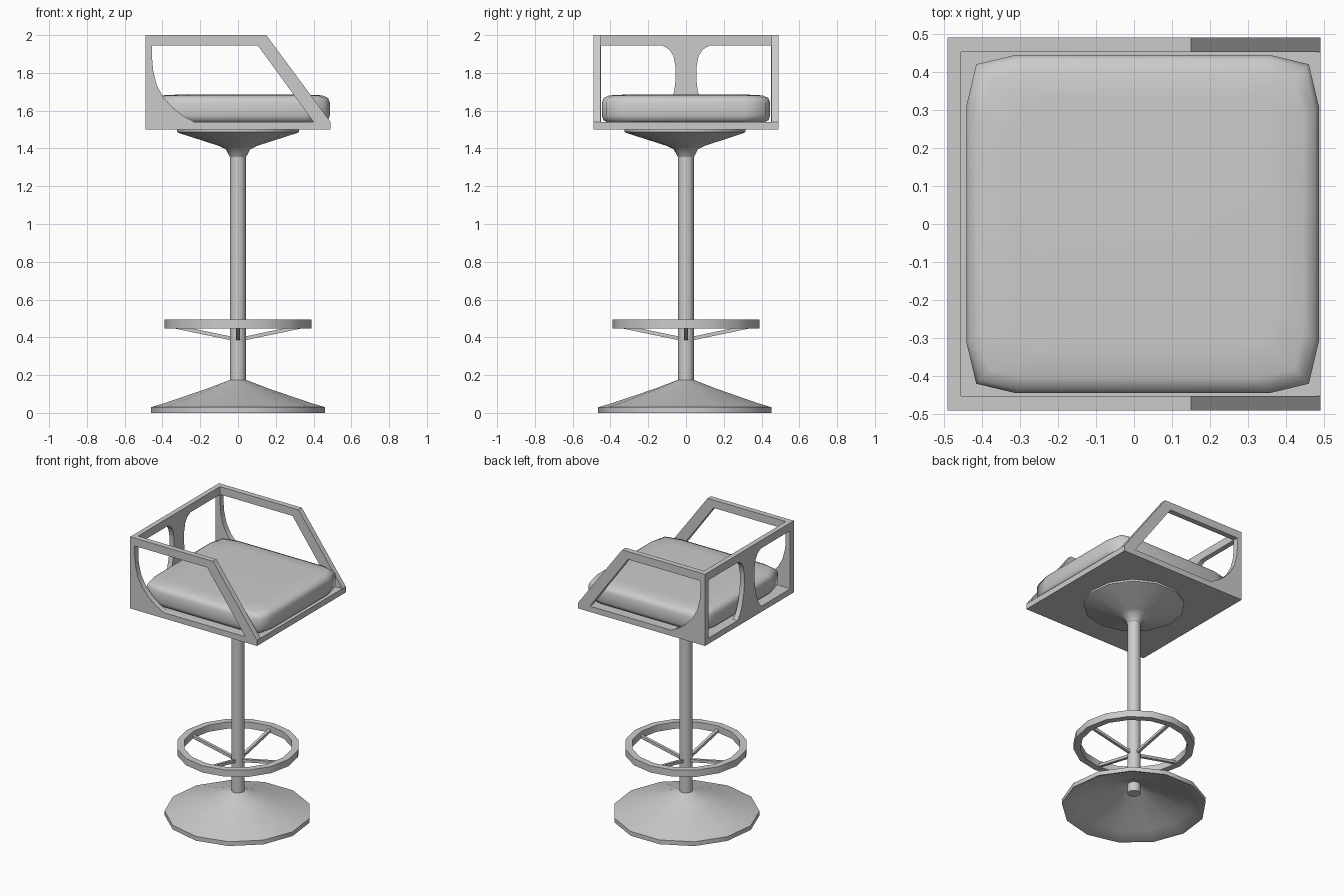
import bpy, bmesh, math
from mathutils import Matrix, Vector

if "Cube" in bpy.data.objects:
    bpy.data.objects.remove(bpy.data.objects["Cube"])


def finish(obj, angle=35):
    bpy.ops.object.select_all(action='DESELECT')
    obj.select_set(True)
    bpy.context.view_layer.objects.active = obj
    bpy.ops.object.shade_smooth_by_angle(angle=math.radians(angle))
    return obj


def rings_mesh(name, rings, cap_start=False, cap_end=False, closed=False, angle=35):
    """Skin a stack of equal-length vertex rings."""
    bm = bmesh.new()
    vs = [[bm.verts.new(p) for p in r] for r in rings]
    pairs = list(zip(vs, vs[1:])) + ([(vs[-1], vs[0])] if closed else [])
    for a, b in pairs:
        for i in range(len(a)):
            j = (i + 1) % len(a)
            bm.faces.new((a[i], a[j], b[j], b[i]))
    if cap_start:
        bm.faces.new(vs[0][::-1])
    if cap_end:
        bm.faces.new(vs[-1])
    bmesh.ops.recalc_face_normals(bm, faces=bm.faces)
    me = bpy.data.meshes.new(name)
    bm.to_mesh(me)
    bm.free()
    obj = bpy.data.objects.new(name, me)
    bpy.context.collection.objects.link(obj)
    return finish(obj, angle)


def lathe(name, profile, sides, **kw):
    rings = []
    for r, z in profile:
        angs = [-math.pi / 2 + 2 * math.pi * i / sides for i in range(sides)]
        rings.append([(r * math.cos(a), r * math.sin(a), z) for a in angs])
    return rings_mesh(name, rings, **kw)


def box(name, lo, hi):
    (x0, y0, z0), (x1, y1, z1) = lo, hi
    return rings_mesh(name, [[(x0, y0, z), (x1, y0, z), (x1, y1, z), (x0, y1, z)]
                             for z in (z0, z1)], True, True)


def panel(name, loops, thickness, matrix):
    """Flat panel from an outline plus holes, as a filled extruded curve."""
    cu = bpy.data.curves.new(name, 'CURVE')
    cu.dimensions, cu.fill_mode, cu.extrude = '2D', 'BOTH', thickness / 2
    for pts in loops:
        sp = cu.splines.new('POLY')
        sp.points.add(len(pts) - 1)
        for p, (u, v) in zip(sp.points, pts):
            p.co = (u, v, 0, 1)
        sp.use_cyclic_u = True
    obj = bpy.data.objects.new(name, cu)
    bpy.context.collection.objects.link(obj)
    obj.matrix_world = matrix
    bpy.ops.object.select_all(action='DESELECT')
    obj.select_set(True)
    bpy.context.view_layer.objects.active = obj
    bpy.ops.object.convert(target='MESH')
    return finish(bpy.context.object, 30)


# Pedestal: hollow flared base, column and flange under the seat
lathe("base", [(0.04, 0.165), (0.15, 0.115), (0.38, 0.038), (0.455, 0.0), (0.465, 0.0),
               (0.465, 0.03), (0.39, 0.052), (0.16, 0.13), (0.042, 0.175)], 13)
lathe("column", [(0.042, 0.1), (0.042, 1.4)], 16, cap_start=True, cap_end=True)
lathe("seat_flange", [(0.043, 1.355), (0.065, 1.395), (0.1, 1.413), (0.31, 1.48),
                      (0.325, 1.487), (0.325, 1.5)], 13,
      cap_start=True, cap_end=True)

# Foot ring with four sloping spokes
lathe("foot_ring", [(0.345, 0.447), (0.39, 0.447), (0.39, 0.494), (0.345, 0.494)], 16,
      closed=True)
for k in range(4):
    w = 0.01
    rings = [[(x, -w, z - w), (x, w, z - w), (x, w, z + w), (x, -w, z + w)]
             for x, z in ((0.03, 0.393), (0.36, 0.462))]
    spoke = rings_mesh("foot_ring_spoke", rings, True, True)
    spoke.rotation_euler.z = k * math.pi / 2

# Seat plate
box("seat_plate", (-0.455, -0.452, 1.5), (0.49, 0.452, 1.54))

# Side panels with cut-out arm frame
side_outline = [(-0.49, 1.5), (0.49, 1.5), (0.49, 1.54), (0.15, 2.0), (-0.49, 2.0)]
side_hole = [(-0.455, 1.945), (0.105, 1.945), (0.4, 1.54), (-0.23, 1.54), (-0.29, 1.572),
             (-0.345, 1.615), (-0.395, 1.67), (-0.43, 1.735), (-0.449, 1.81), (-0.455, 1.88)]
for s, label in ((-1, "right"), (1, "left")):
    m = Matrix(((1, 0, 0, 0), (0, 0, -1, s * 0.471), (0, 1, 0, 0), (0, 0, 0, 1)))
    panel("arm_panel_" + label, [side_outline, side_hole], 0.038, m)

# Back panel with two openings around a waisted centre post
back_outline = [(-0.452, 1.5), (0.452, 1.5), (0.452, 2.0), (-0.452, 2.0)]
back_hole = [(0.45, 1.54), (0.45, 1.945), (0.125, 1.945), (0.09, 1.925), (0.067, 1.89),
             (0.055, 1.83), (0.055, 1.76), (0.063, 1.7), (0.08, 1.63), (0.1, 1.58), (0.13, 1.54)]
mirrored = [(-u, v) for u, v in back_hole]
m = Matrix(((0, 0, 1, -0.4725), (1, 0, 0, 0), (0, 1, 0, 0), (0, 0, 0, 1)))
panel("back_panel", [back_outline, back_hole, mirrored], 0.035, m)

# Cushion: rounded-square outline stacked with soft top and bottom edges
cx, hx, hy = 0.0225, 0.4635, 0.445
quarter = [(hx, 0.31), (hx - 0.026, 0.42), (hx - 0.13, hy)]
outline = quarter + [(-x, y) for x, y in quarter[::-1]]
outline += [(-x, -y) for x, y in outline]
layers = [(0.03, 1.537), (0.008, 1.55), (0.0, 1.575), (0.0, 1.645), (0.01, 1.668),
          (0.04, 1.681), (0.12, 1.685)]
rings = [[(cx + x * (1 - d / hx), y * (1 - d / hy), z) for x, y in outline]
         for d, z in layers]
rings_mesh("cushion", rings, True, True, angle=60)
